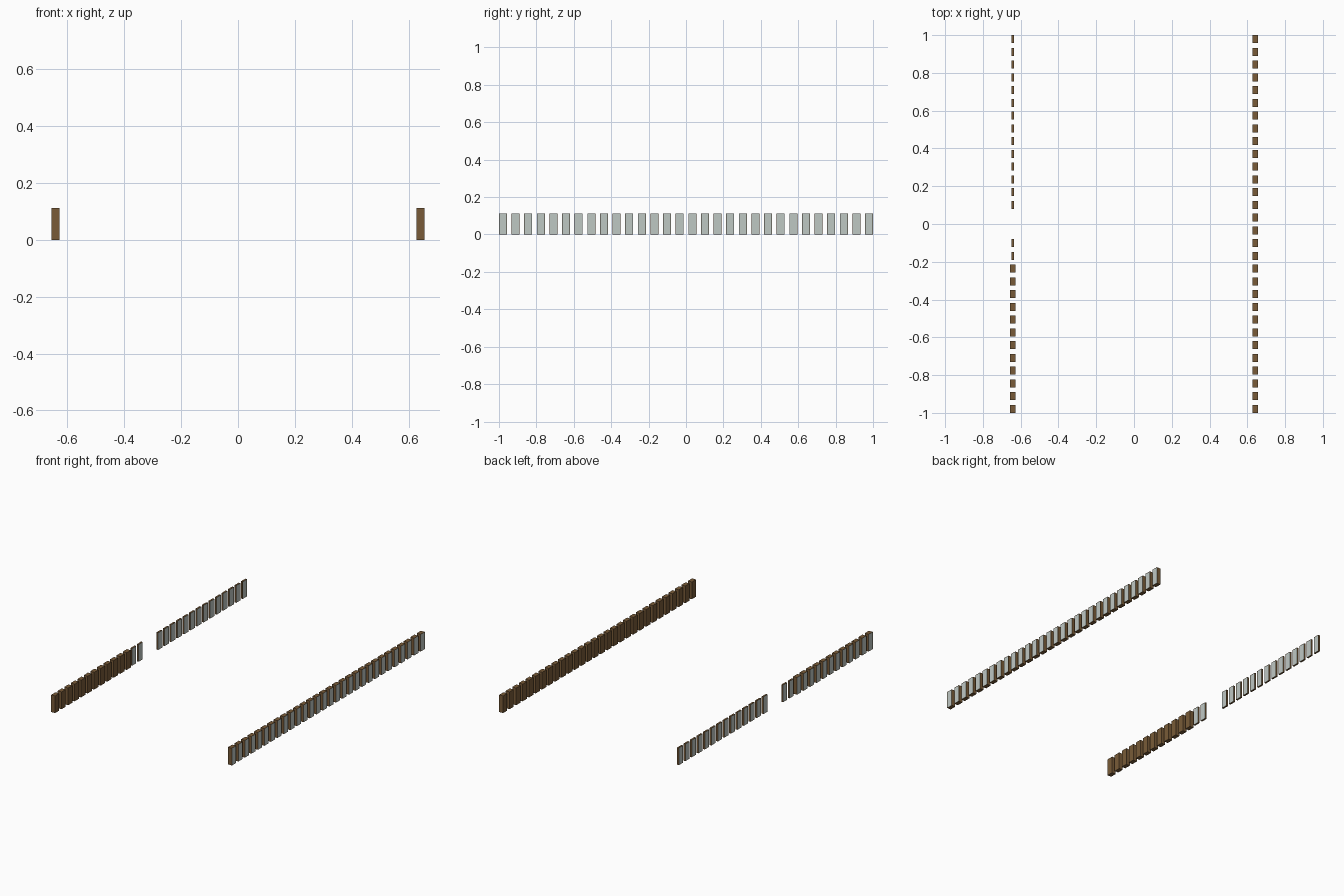
import bpy, bmesh, math
from mathutils import Matrix

if "Cube" in bpy.data.objects:
    bpy.data.objects.remove(bpy.data.objects["Cube"])

W, H, T = 0.043, 0.113, 0.028      # window width, height, deep frame depth
THIN = 0.012
COUNT = 30
STEP = (2 - W) / (COUNT - 1)
XC = 0.642


def material(name, color):
    m = bpy.data.materials.new(name)
    m.diffuse_color = (*color, 1)
    m.use_nodes = True
    m.node_tree.nodes["Principled BSDF"].inputs["Base Color"].default_value = m.diffuse_color
    return m


wood = material("wood", (0.19, 0.105, 0.04))
glass = material("glass", (0.52, 0.58, 0.55))


def window_mesh(name, depth, inner_glass):
    """Wooden block with an inset glass pane on +x and a panel or pane on -x."""
    bm = bmesh.new()
    bmesh.ops.create_cube(bm, size=1, matrix=Matrix.Translation((0, 0, H / 2))
                          @ Matrix.Diagonal((depth, W, H, 1)))
    bm.normal_update()
    outer = [f for f in bm.faces if f.normal.x > 0.9]
    inner = [f for f in bm.faces if f.normal.x < -0.9]
    for faces, is_glass in ((outer, True), (inner, inner_glass)):
        bmesh.ops.inset_region(bm, faces=faces, thickness=0.003, depth=-0.001)
        for f in faces:
            f.material_index = int(is_glass)
    me = bpy.data.meshes.new(name)
    bm.to_mesh(me)
    bm.free()
    me.materials.append(wood)
    me.materials.append(glass)
    return me


deep = window_mesh("deep_window", T, False)
slim = window_mesh("slim_window", THIN, True)


def place(name, mesh, side, i):
    ob = bpy.data.objects.new(f"{name}_{i + 1}", mesh)
    ob.location = (side * XC, -1 + W / 2 + i * STEP, 0)
    if side < 0:
        ob.rotation_euler.z = math.pi
    bpy.context.collection.objects.link(ob)


# Right row: all deep; left row: deep, then slim, with a two-window doorway gap
for i in range(COUNT):
    place("right_window", deep, 1, i)
    if i < 12:
        place("left_deep_window", deep, -1, i)
    elif i not in (14, 15):
        place("left_slim_window", slim, -1, i)
